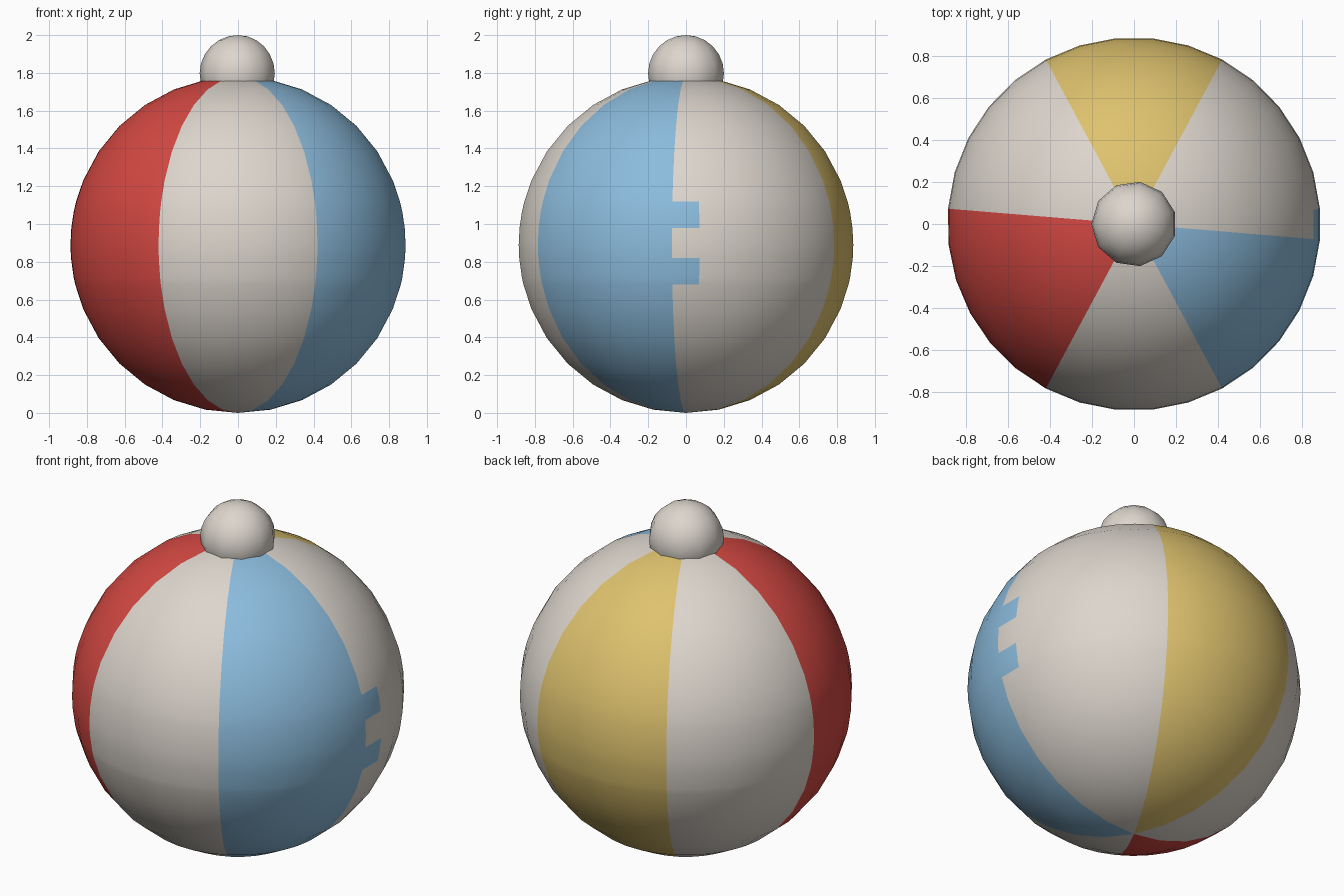
import bpy, bmesh
from math import radians, sin, cos, asin, pi

if "Cube" in bpy.data.objects:
    bpy.data.objects.remove(bpy.data.objects["Cube"])

R = 0.89


def material(name, rgb):
    m = bpy.data.materials.new(name)
    m.diffuse_color = (*rgb, 1)
    m.use_nodes = True
    m.node_tree.nodes["Principled BSDF"].inputs["Base Color"].default_value = m.diffuse_color
    return m


MATS = [material("warm white", (0.72, 0.67, 0.61)),
        material("red", (0.66, 0.065, 0.055)),
        material("sky blue", (0.26, 0.50, 0.72)),
        material("mustard yellow", (0.73, 0.54, 0.155))]
WHITE, RED, BLUE, YELLOW = range(4)


def finish(name, bm):
    bmesh.ops.recalc_face_normals(bm, faces=bm.faces)
    mesh = bpy.data.meshes.new(name)
    bm.to_mesh(mesh)
    bm.free()
    for m in MATS:
        mesh.materials.append(m)
    mesh.shade_smooth()
    obj = bpy.data.objects.new(name, mesh)
    bpy.context.collection.objects.link(obj)
    return obj


# Striped ball: (start angle, end angle, segments, colour) going round
TAB_END = 4.6
panels = [(-4.8, TAB_END, 1, "tabs"), (TAB_END, 61.8, 5, WHITE),
          (61.8, 118.2, 5, YELLOW), (118.2, 175.3, 5, WHITE),
          (175.3, 241.8, 6, RED), (241.8, 298.2, 5, WHITE),
          (298.2, 355.2, 5, BLUE)]
columns = [(a + (b - a) * i / n, c) for a, b, n, c in panels for i in range(n)]
tab_levels = [0.68, 0.82, 0.98, 1.12]
lats = sorted([-pi / 2 + pi * i / 16 for i in range(1, 16)]
              + [asin((z - R) / R) for z in tab_levels])

bm = bmesh.new()
rings = [[bm.verts.new((R * cos(t) * cos(radians(a)), R * cos(t) * sin(radians(a)),
                        R + R * sin(t))) for a, _ in columns] for t in lats]
south, north = bm.verts.new((0, 0, 0)), bm.verts.new((0, 0, 2 * R))
for k, (_, colour) in enumerate(columns):
    j = (k + 1) % len(columns)
    quads = [(lo[k], lo[j], hi[j], hi[k]) for lo, hi in zip(rings, rings[1:])]
    quads += [(south, rings[0][j], rings[0][k]), (rings[-1][k], rings[-1][j], north)]
    for q in quads:
        face = bm.faces.new(q)
        if colour == "tabs":
            # two blue tabs reaching into the white panel
            z = face.calc_center_median().z
            blue = 0.68 < z < 0.82 or 0.98 < z < 1.12
            face.material_index = BLUE if blue else WHITE
        else:
            face.material_index = colour
finish("striped_ball", bm)

# Round knob on top
bm = bmesh.new()
bmesh.ops.create_uvsphere(bm, u_segments=11, v_segments=12, radius=0.203)
for v in bm.verts:
    x, y = v.co.x, v.co.y
    v.co = (-y, x, 1.797 + v.co.z)
finish("top_knob", bm)
